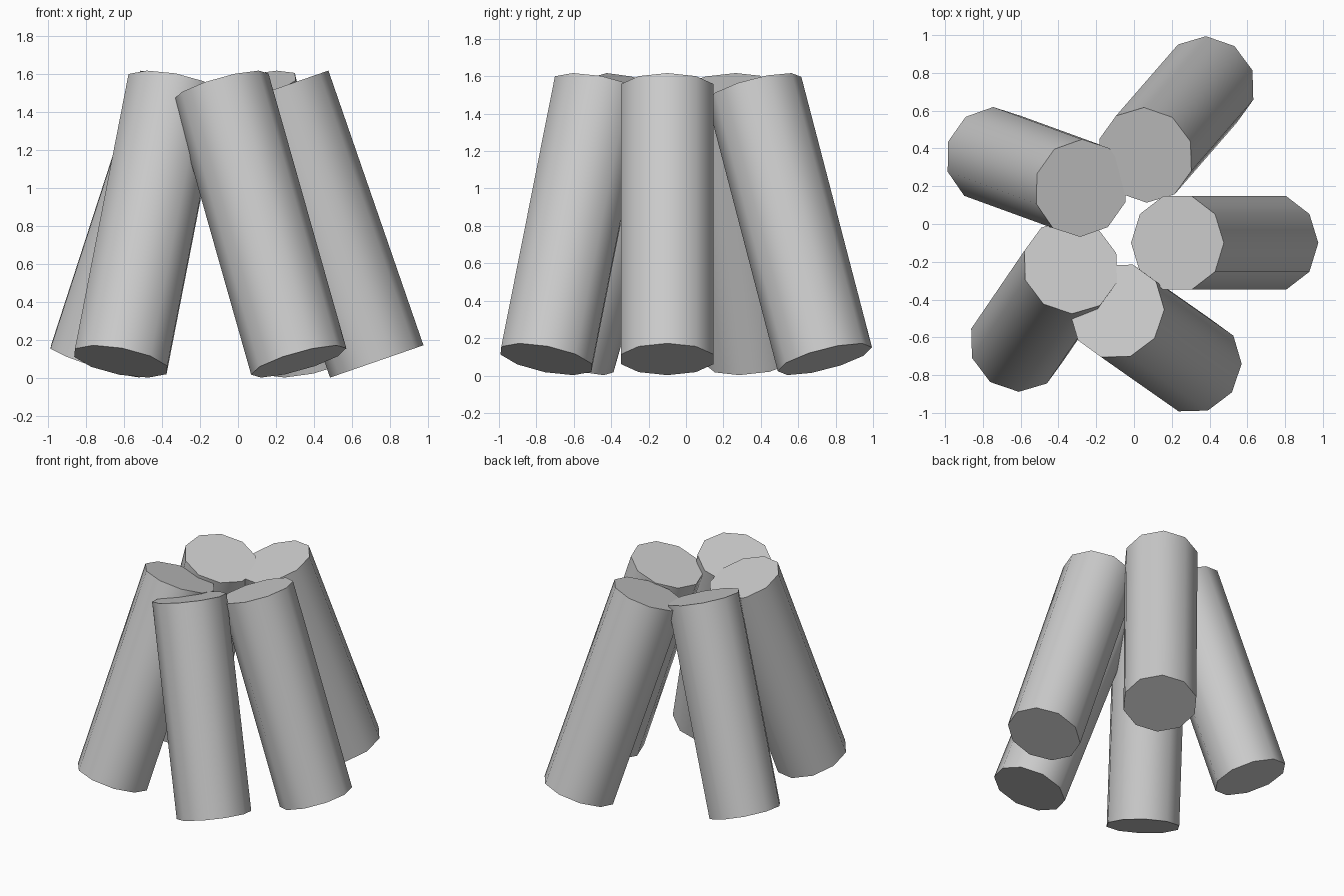
import bpy, bmesh
from math import radians, cos, sin, atan2
from mathutils import Vector, Matrix

if "Cube" in bpy.data.objects:
    bpy.data.objects.remove(bpy.data.objects["Cube"])

RADIUS = 0.26
SPREAD = 0.50      # horizontal run from top to foot
Z_LOW, Z_HIGH = 0.087, 1.532


def leaning_log(name, top_xy, heading, phase):
    """Ten-sided log whose foot leans outward along heading (degrees)."""
    a = radians(heading)
    out = Vector((cos(a), sin(a), 0))
    top = Vector((*top_xy, Z_HIGH))
    foot = Vector((*top_xy, Z_LOW)) + out * SPREAD
    axis = top - foot
    tilt = atan2(SPREAD, Z_HIGH - Z_LOW)
    hinge = Vector((0, 0, 1)).cross(-out)
    mat = (Matrix.Translation((top + foot) / 2)
           @ Matrix.Rotation(tilt, 4, hinge)
           @ Matrix.Rotation(radians(phase), 4, 'Z')
           @ Matrix.Rotation(radians(-90), 4, 'Z'))
    bpy.ops.mesh.primitive_cylinder_add(vertices=10, radius=RADIUS, depth=axis.length)
    ob = bpy.context.object
    ob.name = name
    ob.data.transform(mat)
    bpy.ops.object.shade_smooth_by_angle(angle=radians(45))


# Ring of five logs leaning together: top centre, foot heading, facet phase
logs = {
    "log_right": ((0.23, -0.10), 0, 0),
    "log_back_right": ((0.06, 0.365), 49, 54),
    "log_back_left": ((-0.28, 0.19), 160, 162),
    "log_front_left": ((-0.335, -0.225), 235.7, 234),
    "log_front_right": ((-0.09, -0.46), -35, -36),
}
for name, (top_xy, heading, phase) in logs.items():
    leaning_log(name, top_xy, heading, phase)
